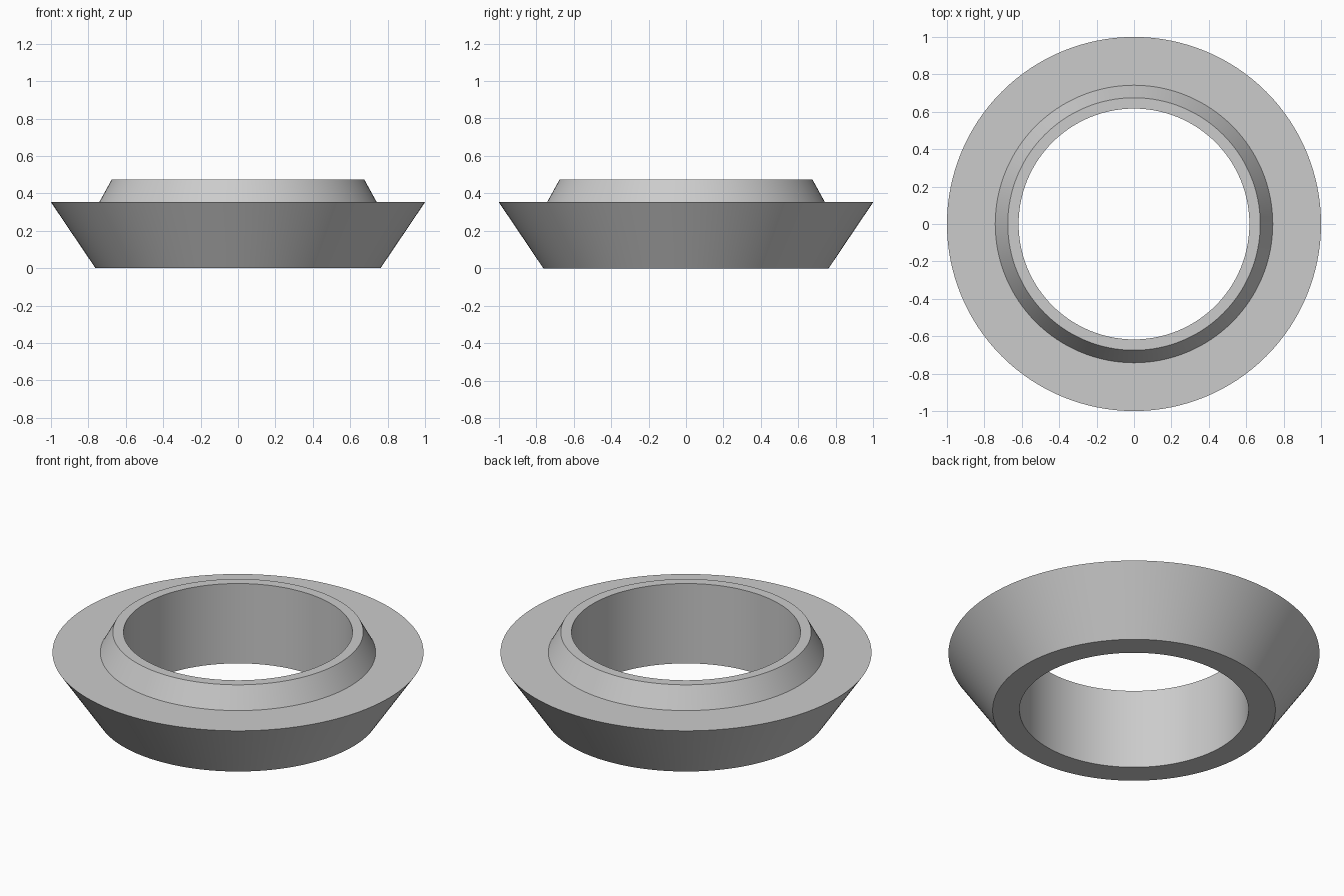
import bpy
import bmesh
from math import tau, radians
from mathutils import Matrix, Vector

cube = bpy.data.objects.get("Cube")
if cube:
    bpy.data.objects.remove(cube, do_unlink=True)

SEGMENTS = 128
BORE, FOOT, RIM = 0.617, 0.762, 1.0
COLLAR_BASE, COLLAR_TOP = 0.742, 0.675
SHOULDER, HEIGHT = 0.353, 0.475

# Plain grey material
grey = bpy.data.materials.new("plain grey")
grey.use_nodes = True
colour = (0.6, 0.6, 0.6, 1)
grey.diffuse_color = colour
grey.node_tree.nodes["Principled BSDF"].inputs["Base Color"].default_value = colour


def revolve(name, profile):
    """Sweep a closed (radius, height) section around z."""
    bm = bmesh.new()
    rings = []
    for i in range(SEGMENTS):
        turn = Matrix.Rotation(tau * i / SEGMENTS, 3, "Z")
        rings.append([bm.verts.new(turn @ Vector((r, 0, z))) for r, z in profile])
    for i, ring in enumerate(rings):
        after = rings[(i + 1) % SEGMENTS]
        for j in range(len(profile)):
            k = (j + 1) % len(profile)
            bm.faces.new((ring[j], after[j], after[k], ring[k]))
    bmesh.ops.recalc_face_normals(bm, faces=bm.faces)
    mesh = bpy.data.meshes.new(name)
    bm.to_mesh(mesh)
    bm.free()
    mesh.materials.append(grey)
    obj = bpy.data.objects.new(name, mesh)
    bpy.context.collection.objects.link(obj)
    bpy.ops.object.select_all(action="DESELECT")
    obj.select_set(True)
    bpy.context.view_layer.objects.active = obj
    bpy.ops.object.shade_smooth_by_angle(angle=radians(30))
    return obj


# Flared ring with a tapered collar and a straight bore
revolve("flared_ring", [
    (BORE, 0), (FOOT, 0), (RIM, SHOULDER),
    (COLLAR_BASE, SHOULDER), (COLLAR_TOP, HEIGHT),
    (BORE, HEIGHT), (BORE, SHOULDER),
])
